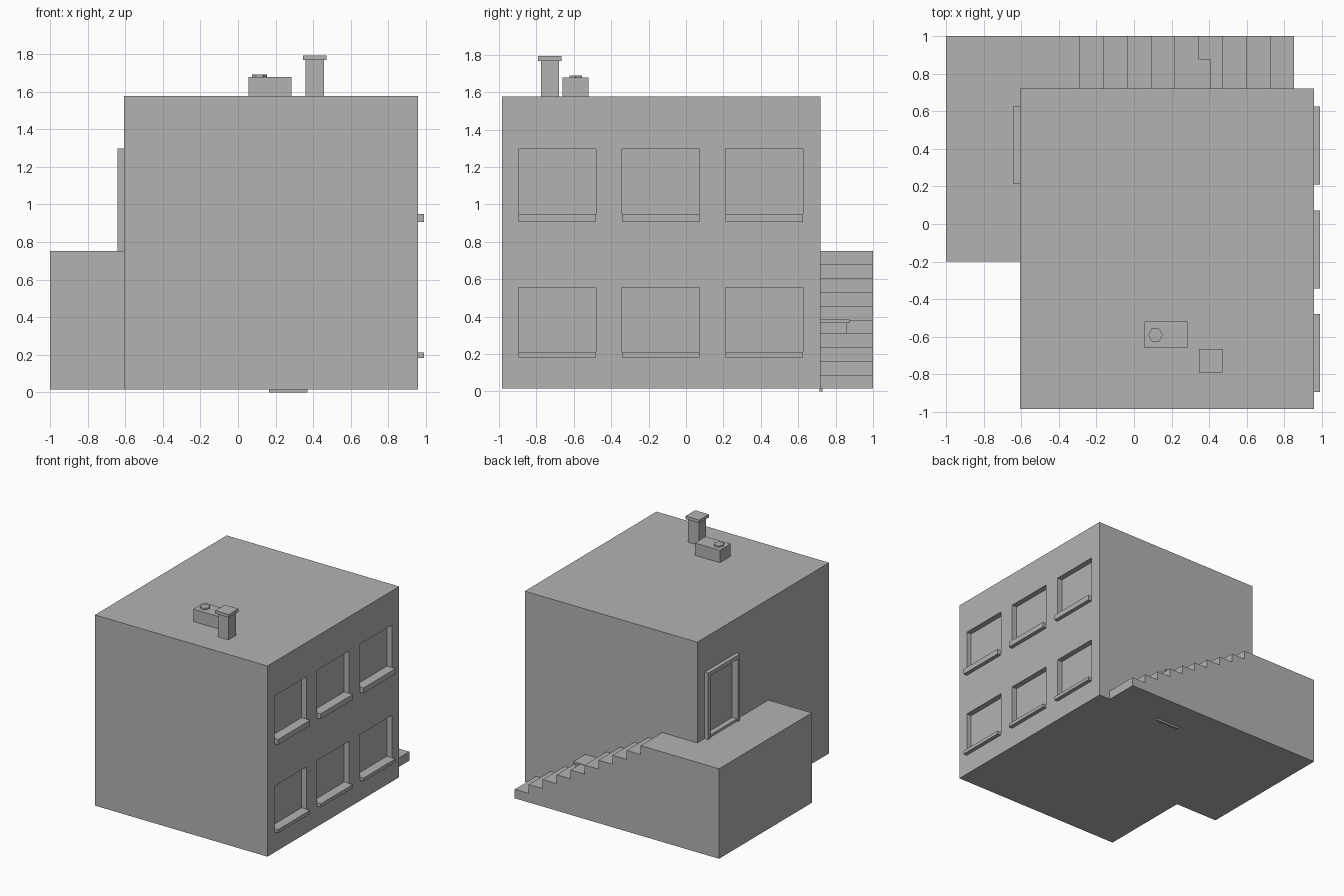
import bpy, bmesh, math
from mathutils import Matrix, Vector

if "Cube" in bpy.data.objects:
    bpy.data.objects.remove(bpy.data.objects["Cube"])

grey = bpy.data.materials.new("plain_grey")
grey.diffuse_color = (0.45, 0.45, 0.45, 1)
grey.use_nodes = True
grey.node_tree.nodes["Principled BSDF"].inputs["Base Color"].default_value = grey.diffuse_color


def finish(name, bm):
    bmesh.ops.recalc_face_normals(bm, faces=bm.faces)
    me = bpy.data.meshes.new(name)
    bm.to_mesh(me)
    bm.free()
    me.materials.append(grey)
    ob = bpy.data.objects.new(name, me)
    bpy.context.collection.objects.link(ob)
    return ob


def boxes(name, specs):
    """Each spec is (x0, x1, y0, y1, z0, z1)."""
    bm = bmesh.new()
    for x0, x1, y0, y1, z0, z1 in specs:
        mid = Vector((x0 + x1, y0 + y1, z0 + z1)) / 2
        m = Matrix.Translation(mid) @ Matrix.Diagonal((x1 - x0, y1 - y0, z1 - z0, 1))
        bmesh.ops.create_cube(bm, size=1, matrix=m)
    return finish(name, bm)


def prism(name, outline, y0, y1):
    """Extrude an (x, z) outline along y."""
    bm = bmesh.new()
    face = bm.faces.new([bm.verts.new((x, y0, z)) for x, z in outline])
    ext = bmesh.ops.extrude_face_region(bm, geom=[face])
    moved = [v for v in ext["geom"] if isinstance(v, bmesh.types.BMVert)]
    bmesh.ops.translate(bm, verts=moved, vec=(0, y1 - y0, 0))
    return finish(name, bm)


L, R, F, B, Z0, Z1 = -0.607, 0.957, -0.985, 0.72, 0.015, 1.577
WALL = 0.045                       # recess depth of the windows
Z_LAND = 0.752

# House block with window and door recesses cut out
house = boxes("house_block", [(L, R, F, B, Z0, Z1)])
columns = (-0.895, -0.343, 0.21)
rows = ((0.183, 0.211, 0.557), (0.905, 0.949, 1.296))   # sill bottom, sill top, head
holes = [(R - WALL, R + 0.1, y, y + 0.415, low, head)
         for y in columns for low, sill, head in rows]
holes.append((L - 0.1, L + 0.02, 0.24, 0.60, Z_LAND + 0.005, 1.265))
cutter = boxes("opening_cutter", holes)
cutter.hide_render = True
mod = house.modifiers.new("openings", "BOOLEAN")
mod.operation, mod.solver, mod.object = "DIFFERENCE", "EXACT", cutter
bpy.context.view_layer.objects.active = house
bpy.ops.object.modifier_apply(modifier=mod.name)
bpy.data.objects.remove(cutter)

# Window sills
boxes("window_sills", [(R - WALL, R + 0.033, y, y + 0.415, low, sill)
                       for y in columns for low, sill, head in rows])

# Door surround and threshold
X = L - 0.033
boxes("door_frame", [(X, L, 0.212, 0.24, Z_LAND, 1.296),
                     (X, L, 0.60, 0.628, Z_LAND, 1.296),
                     (X, L, 0.24, 0.60, 1.265, 1.296)])
boxes("door_threshold", [(X + 0.01, L + 0.02, 0.24, 0.60, Z_LAND, Z_LAND + 0.02)])

# Landing and staircase
boxes("landing", [(-1, L, -0.2, B, Z0, Z_LAND)])
steps, x_top, x_end = 9, -0.288, 0.852
run, rise = (x_end - x_top) / steps, (Z_LAND - Z0) / (steps + 1)
outline = [(-1, Z0), (-1, Z_LAND), (x_top, Z_LAND)]
for i in range(steps):
    z = Z_LAND - rise * (i + 1)
    outline += [(x_top + run * i, z), (x_top + run * (i + 1), z)]
outline.append((x_end, Z0))
prism("staircase", outline, B, 1.0)

# Small hooded block poking out of the stairs, and its foot under the floor
boxes("stair_hood", [(0.125, 0.41, B, 0.875, 0.367, 0.386),
                     (0.135, 0.40, B, 0.862, 0.25, 0.367)])
boxes("floor_plate", [(0.165, 0.37, 0.715, 0.73, 0, 0.03)])

# Roof: vent box with hexagonal cap, and chimney
boxes("vent_box", [(0.057, 0.284, -0.66, -0.52, Z1, 1.678)])
bm = bmesh.new()
bmesh.ops.create_cone(bm, cap_ends=True, segments=6, radius1=0.039, radius2=0.039,
                      depth=0.012, matrix=Matrix.Translation((0.114, -0.59, 1.684))
                      @ Matrix.Rotation(math.radians(90), 4, "Z"))
finish("vent_cap", bm)
boxes("chimney", [(0.36, 0.457, -0.776, -0.68, Z1, 1.768)])
boxes("chimney_cap", [(0.345, 0.47, -0.79, -0.665, 1.768, 1.793)])
